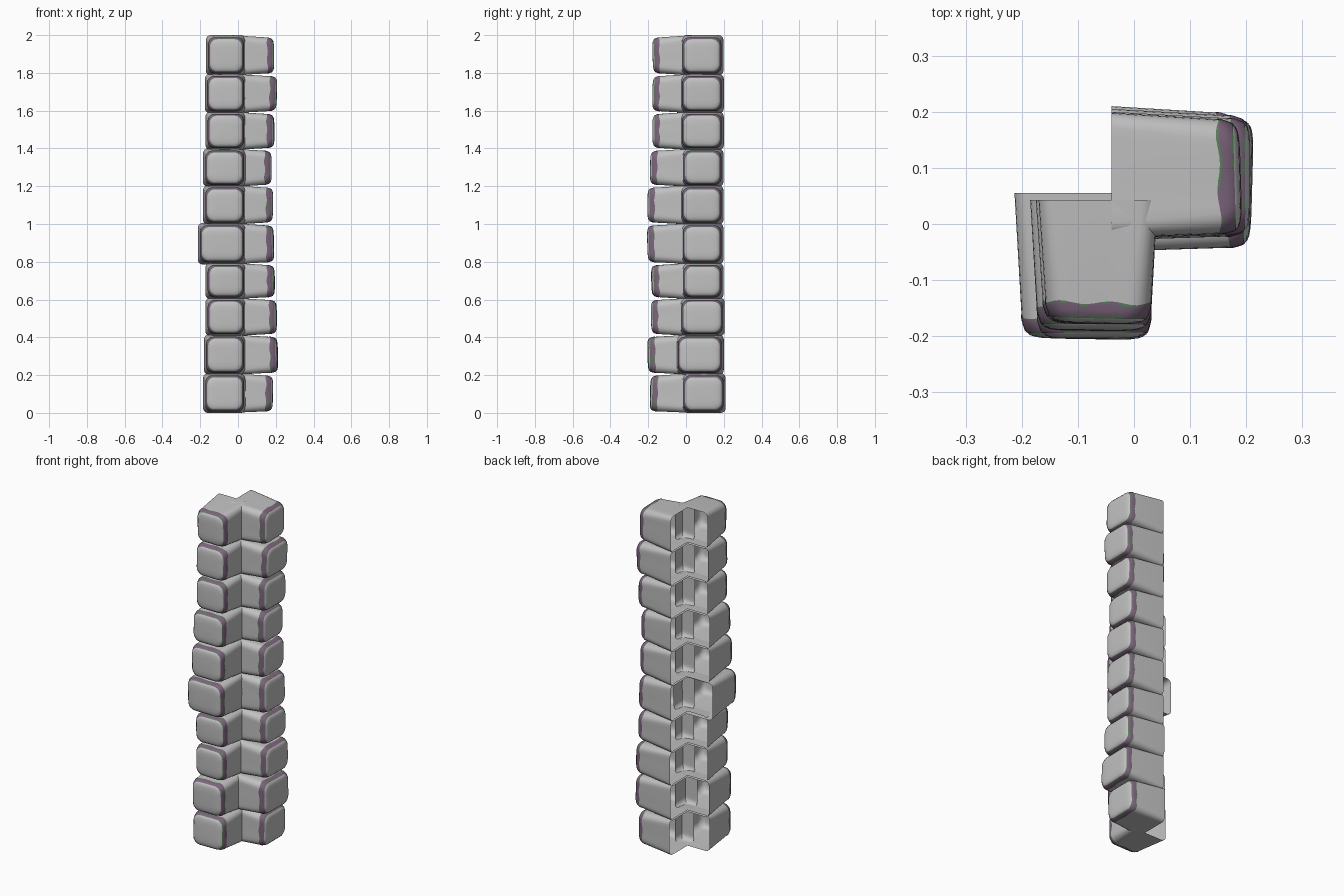
import bpy, bmesh, math, random

if "Cube" in bpy.data.objects:
    bpy.data.objects.remove(bpy.data.objects["Cube"])
random.seed(4)


def material(name, rgb):
    m = bpy.data.materials.new(name)
    m.diffuse_color = (*rgb, 1)
    m.use_nodes = True
    m.node_tree.nodes["Principled BSDF"].inputs["Base Color"].default_value = m.diffuse_color
    return m


STONE = material("grey_stone", (0.53, 0.53, 0.53))
EDGE = material("worn_purple_edge", (0.20, 0.13, 0.20))
MOSS = material("moss_green", (0.10, 0.24, 0.10))


def rounded_ring(u0, u1, v0, v1, r, n=6, side=9):
    """Counter-clockwise rounded rectangle with subdivided straight sides."""
    corners = []
    for cu, cv, start in ((u1 - r, v1 - r, 0), (u0 + r, v1 - r, 90),
                          (u0 + r, v0 + r, 180), (u1 - r, v0 + r, 270)):
        corners.append([(cu + r * math.cos(math.radians(start + 90 * k / (n - 1))),
                         cv + r * math.sin(math.radians(start + 90 * k / (n - 1))))
                        for k in range(n)])
    pts = []
    for q in range(4):
        pts += corners[q]
        (au, av), (bu, bv) = corners[q][-1], corners[(q + 1) % 4][0]
        pts += [(au + (bu - au) * s / side, av + (bv - av) * s / side)
                for s in range(1, side)]
    return pts


# distance behind the tip, inset of the outline, corner radius
PROFILE = [(0.038, 0.013, 0.036), (0.034, 0.0133, 0.036), (0.024, 0.015, 0.038),
           (0.014, 0.018, 0.040), (0.010, 0.021, 0.040), (0.006, 0.025, 0.038),
           (0.003, 0.033, 0.036), (0.001, 0.045, 0.032), (0.0, 0.065, 0.02)]


def make_object(name, bm, mats):
    me = bpy.data.meshes.new(name)
    bm.to_mesh(me)
    bm.free()
    for m in mats:
        me.materials.append(m)
    ob = bpy.data.objects.new(name, me)
    bpy.context.collection.objects.link(ob)


def stone(name, back, front, back_at, tip_at, place):
    """Tapered hollow block, open at the back, with a worn band round its face."""
    length = tip_at - back_at
    tilt_u, tilt_v = random.uniform(-.03, .03), random.uniform(-.03, .03)
    phase = random.uniform(0, 6.28)
    cu, cv = (front[0] + front[1]) / 2, (front[2] + front[3]) / 2

    def ring_points(d, inset, r, grow=0.0):
        t = (length - d) / length
        i = max(0, inset - 0.013) - grow
        o = [b + (f - b) * t for b, f in zip(back, front)]
        out = []
        for k, (u, v) in enumerate(rounded_ring(o[0] + i, o[1] - i,
                                                o[2] + i, o[3] - i, r)):
            w = tip_at - d
            if d < length:      # slightly uneven face and band
                w += tilt_u * (u - cu) + tilt_v * (v - cv)
                if d > 0.03:
                    w += 0.003 * math.sin(4 * math.pi * k / 14 + phase)
            out.append(place(u, v, w))
        return out

    # stone body
    bm = bmesh.new()
    rings = [[bm.verts.new(p) for p in ring_points(*row)]
             for row in [(length, 0, 0.026)] + PROFILE]
    n = len(rings[0])
    for a, b in zip(rings, rings[1:]):
        for k in range(n):
            m = (k + 1) % n
            bm.faces.new((a[k], a[m], b[m], b[k])).smooth = True
    bm.faces.new(rings[-1]).smooth = True
    make_object(name, bm, [STONE])

    # thin worn band laid over the rounded edge, flecked green at its borders
    bm = bmesh.new()
    rings = [[bm.verts.new(p) for p in ring_points(*row, grow=0.0009)]
             for row in PROFILE[:5]]
    for j, (a, b) in enumerate(zip(rings, rings[1:])):
        for k in range(n):
            m = (k + 1) % n
            f = bm.faces.new((a[k], a[m], b[m], b[k]))
            f.smooth = True
            if j in (0, 3) and random.random() < 0.45:
                f.material_index = 1
    make_object(name + "_edge_band", bm, [EDGE, MOSS])


# course heights, bottom to top
Z = [0.0, 0.205, 0.41, 0.605, 0.79, 1.0, 1.2, 1.395, 1.59, 1.79, 1.995]
# per course: front stone left, front stone tip, side stone tip, side near, side far
COURSES = [
    (-0.185, 0.190, 0.185, -0.015, 0.200),
    (-0.180, 0.203, 0.210, -0.045, 0.190),
    (-0.172, 0.185, 0.205, -0.025, 0.195),
    (-0.172, 0.183, 0.194, -0.015, 0.188),
    (-0.213, 0.204, 0.190, -0.018, 0.188),
    (-0.185, 0.204, 0.185, -0.022, 0.188),
    (-0.185, 0.190, 0.178, -0.015, 0.188),
    (-0.172, 0.178, 0.192, -0.022, 0.190),
    (-0.175, 0.177, 0.206, -0.022, 0.190),
    (-0.170, 0.176, 0.190, -0.020, 0.188)]

for c, (left, ftip, stip, near, far) in enumerate(COURSES):
    lo, hi = Z[c], Z[c + 1]
    z0, z1 = max(0, lo - 0.004), min(2.0, hi + 0.005)
    fz0, fz1 = lo + 0.01, hi - 0.01
    # stone facing the front
    stone(f"front_stone_{c + 1}", (left, 0.042, z0, z1),
          (left + 0.015, 0.028, fz0, fz1),
          -0.055 if c == 4 else -0.043, ftip,
          lambda u, v, w: (u, -w, v))
    # stone facing right
    stone(f"side_stone_{c + 1}", (near - 0.004, far + 0.010, z0, z1),
          (near + 0.004, far - 0.004, fz0, fz1), -0.04, stip,
          lambda u, v, w: (w, u, v))
